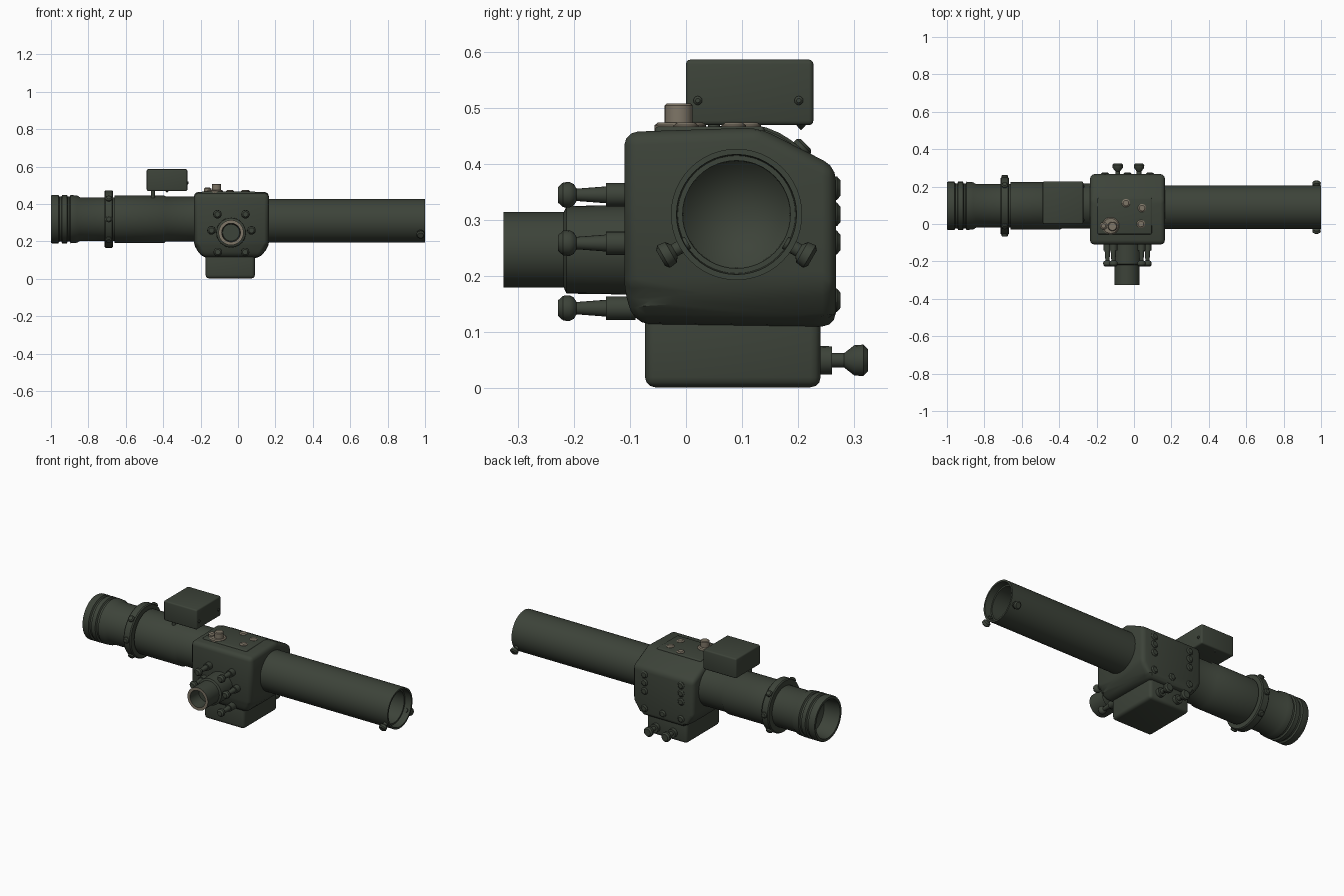
import bpy, bmesh, math
from mathutils import Vector

cube = bpy.data.objects.get("Cube")
if cube:
    bpy.data.objects.remove(cube, do_unlink=True)


def material(name, color):
    m = bpy.data.materials.new(name)
    m.use_nodes = True
    m.diffuse_color = (*color, 1)
    bsdf = m.node_tree.nodes["Principled BSDF"]
    bsdf.inputs["Base Color"].default_value = (*color, 1)
    bsdf.inputs["Roughness"].default_value = 0.7
    return m


GREEN = material("dark_olive_green", (0.046, 0.056, 0.041))
TAN = material("worn_tan_metal", (0.21, 0.18, 0.135))


def finish(name, bm, mats):
    bmesh.ops.recalc_face_normals(bm, faces=bm.faces)
    mesh = bpy.data.meshes.new(name)
    bm.to_mesh(mesh)
    bm.free()
    for m in mats:
        mesh.materials.append(m)
    mesh.polygons.foreach_set("use_smooth", [True] * len(mesh.polygons))
    mesh.set_sharp_from_angle(angle=math.radians(35))
    obj = bpy.data.objects.new(name, mesh)
    bpy.context.collection.objects.link(obj)
    return obj


def lathe(name, profile, origin, axis, mats=(GREEN,), sides=16, tan_band=None):
    """Solid of revolution; profile lists (distance along axis, radius)."""
    bm = bmesh.new()
    turn = Vector(axis).to_track_quat('Z', 'Y')
    rings = []
    for t, r in profile:
        rings.append([bm.verts.new(Vector(origin) + turn @ Vector(
            (r * math.cos(a), r * math.sin(a), t)))
            for a in (2 * math.pi * i / sides for i in range(sides))])
    for k, (a, b) in enumerate(zip(rings, rings[1:])):
        for i in range(sides):
            j = (i + 1) % sides
            f = bm.faces.new((a[i], a[j], b[j], b[i]))
            f.material_index = 1 if k == tan_band else 0
    bmesh.ops.remove_doubles(bm, verts=bm.verts, dist=1e-5)
    return finish(name, bm, mats)


def hull(name, points, bevel, mat=GREEN, segments=3):
    """Bevelled convex block around the given corner points."""
    bm = bmesh.new()
    for p in points:
        bm.verts.new(p)
    bmesh.ops.convex_hull(bm, input=bm.verts)
    bmesh.ops.dissolve_limit(bm, angle_limit=0.02, verts=bm.verts, edges=bm.edges)
    bmesh.ops.bevel(bm, geom=bm.edges[:], offset=bevel, segments=segments,
                    profile=0.5, affect='EDGES', clamp_overlap=True)
    return finish(name, bm, [mat])


def block(name, x, y, z, bevel, mat=GREEN):
    return hull(name, [(a, b, c) for a in x for b in y for c in z], bevel, mat)


# Central housing: sloped at the top rear, narrowed along the bottom
upper = [(-0.11, 0.17), (-0.11, 0.457), (0.13, 0.465), (0.267, 0.395), (0.267, 0.185)]
lower = [(-0.09, 0.115), (0.267, 0.11)]
corners = [(x, y, z) for x in (-0.235, 0.165) for y, z in upper]
corners += [(x, y, z) for x in (-0.185, 0.115) for y, z in lower]
hull("housing", corners, 0.024)
block("lower_box", (-0.173, 0.09), (-0.073, 0.24), (0.002, 0.15), 0.018)

# Long hollow tube on the left side
RIGHT_AXIS = (0, 0.09, 0.31)
lathe("long_tube", [(0.1, 0), (0.1, 0.117), (1, 0.117), (1, 0.107), (0.96, 0.105),
                    (0.96, 0.096), (0.8, 0.095), (0.7, 0)],
      RIGHT_AXIS, (1, 0, 0), sides=48)
for n, angle in enumerate((210, -30)):
    a = math.radians(angle)
    d = Vector((0, math.cos(a), math.sin(a)))
    lathe(f"tube_lug_{n}", [(0.1, 0), (0.1, 0.012), (0.128, 0.012), (0.135, 0.021),
                            (0.15, 0.023), (0.156, 0.016), (0.156, 0)],
          Vector((0.976, 0.09, 0.31)), d)

# Short stepped tube with grooved hollow end on the right side
AXIS_Y, AXIS_Z = 0.097, 0.319
lathe("short_tube", [(0.2, 0), (0.2, 0.12), (0.385, 0.12), (0.395, 0.127), (0.66, 0.127),
                     (0.66, 0.117), (0.845, 0.117), (0.86, 0.126), (0.895, 0.129),
                     (0.9, 0.12), (0.91, 0.12), (0.915, 0.129), (0.94, 0.129),
                     (0.945, 0.12), (0.955, 0.12), (0.96, 0.129), (0.995, 0.129),
                     (1, 0.126), (1, 0.112), (0.9, 0.105), (0.87, 0)],
      (0, AXIS_Y, AXIS_Z), (-1, 0, 0), sides=48)

# Clamp ring with radial bolts
lathe("clamp_ring", [(0, 0), (0, 0.148), (0.006, 0.153), (0.042, 0.153), (0.048, 0.148),
                     (0.048, 0)], (-0.667, AXIS_Y, AXIS_Z), (-1, 0, 0), sides=40)
for n, angle in enumerate((0, 45, 135, 180, 225, 315)):
    a = math.radians(angle)
    lathe(f"clamp_bolt_{n}", [(0.14, 0), (0.14, 0.018), (0.16, 0.018), (0.165, 0.012),
                              (0.165, 0)], (-0.691, AXIS_Y, AXIS_Z),
          (0, math.cos(a), math.sin(a)), sides=12)

# Eyepiece with tan rim
lathe("eyepiece", [(0.08, 0), (0.08, 0.08), (0.213, 0.078), (0.218, 0.067), (0.325, 0.067),
                   (0.325, 0.05), (0.25, 0.045), (0.25, 0)],
      (-0.037, 0, 0.247), (0, -1, 0), (GREEN, TAN), 32, tan_band=4)

# Front control levers around the eyepiece
lever = [(0.09, 0), (0.09, 0.021), (0.143, 0.021), (0.143, 0.015), (0.195, 0.011),
         (0.2, 0.019), (0.208, 0.023), (0.219, 0.022), (0.228, 0.014), (0.228, 0)]
for z, half in ((0.345, 0.075), (0.259, 0.107), (0.143, 0.073)):
    for side, s in (("left", 1), ("right", -1)):
        lathe(f"front_lever_{side}_{z}", lever, (-0.035 + s * half, 0, z), (0, -1, 0))

# Flared rear knobs on the lower box
for side, x in (("left", 0.027), ("right", -0.087)):
    lathe(f"rear_knob_{side}", [(0.22, 0), (0.22, 0.026), (0.26, 0.025), (0.26, 0.013),
                                (0.282, 0.013), (0.3, 0.027), (0.316, 0.028),
                                (0.324, 0.02), (0.324, 0)], (x, 0, 0.05), (0, 1, 0))

# Buttons on the rear face
button = [(0.25, 0), (0.25, 0.021), (0.269, 0.021), (0.275, 0.014), (0.275, 0)]
for side, x in (("left", 0.085), ("right", -0.155)):
    for z in (0.357, 0.31, 0.26, 0.157):
        lathe(f"rear_button_{side}_{z}", button, (x, 0, z), (0, 1, 0), sides=12)
lathe("rear_button_middle", button, (-0.035, 0, 0.157), (0, 1, 0), sides=12)

# Top cover, dial and screws
block("top_cover", (-0.195, 0.095), (-0.055, 0.14), (0.445, 0.467), 0.007)
lathe("dial_base", [(0.455, 0), (0.455, 0.046), (0.469, 0.046), (0.474, 0.04), (0.474, 0)],
      (-0.125, -0.01, 0), (0, 0, 1), (TAN,), 24)
lathe("dial_knob", [(0.47, 0), (0.47, 0.025), (0.504, 0.025), (0.508, 0.021), (0.508, 0)],
      (-0.115, -0.013, 0), (0, 0, 1), (TAN,), 24)
lathe("dial_pin", [(0.46, 0), (0.46, 0.02), (0.482, 0.02), (0.488, 0.012), (0.488, 0)],
      (-0.163, -0.01, 0), (0, 0, 1), (TAN,))
for n, (x, y) in enumerate(((-0.043, 0.112), (0.043, 0.085), (0.037, 0))):
    lathe(f"top_screw_{n}", [(0.455, 0), (0.455, 0.022), (0.469, 0.022), (0.474, 0.015),
                             (0.474, 0)], (x, y, 0), (0, 0, 1), (TAN,))

# Raised accessory box on its post
block("accessory_box", (-0.488, -0.271), (0, 0.227), (0.469, 0.586), 0.008)
lathe("box_post", [(0.4, 0), (0.4, 0.011), (0.48, 0.011), (0.48, 0)],
      (-0.455, 0.05, 0), (0, 0, 1))
lathe("box_foot", [(0.46, 0), (0.475, 0.014), (0.475, 0)], (-0.38, 0.205, 0), (0, 0, 1))
for n, y in enumerate((0.021, 0.201)):
    lathe(f"box_screw_{n}", [(0, 0), (0, 0.008), (0.012, 0.008), (0.016, 0.004), (0.016, 0)],
          (-0.28, y, 0.513), (1, 0, 0), sides=12)
